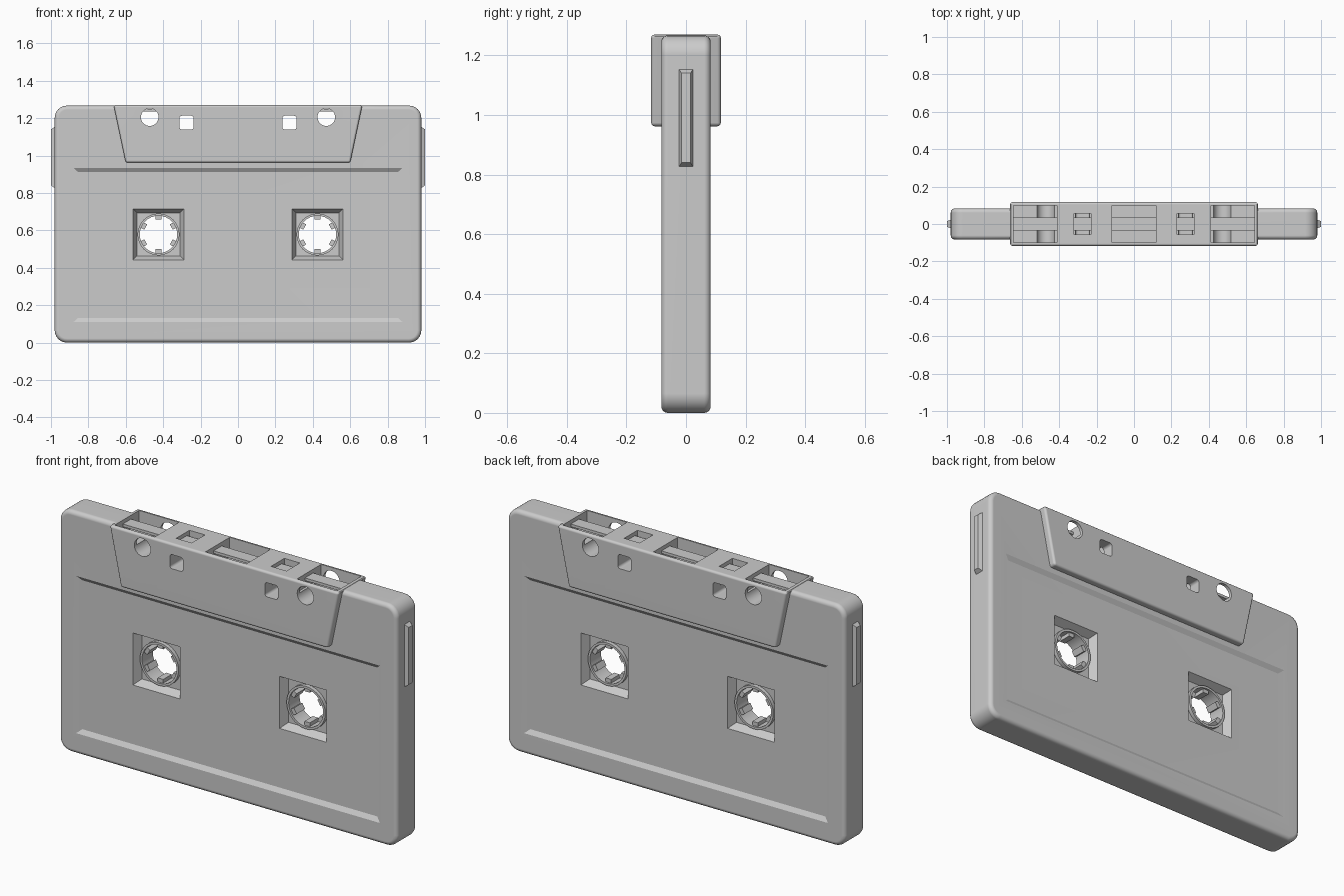
import bpy, bmesh
from math import sin, cos, pi, radians

cube = bpy.data.objects.get("Cube")
if cube:
    bpy.data.objects.remove(cube, do_unlink=True)

grey = bpy.data.materials.new("grey plastic")
grey.use_nodes = True
GREY = (0.6, 0.6, 0.6, 1.0)
grey.diffuse_color = GREY
next(n for n in grey.node_tree.nodes if n.type == 'BSDF_PRINCIPLED').inputs["Base Color"].default_value = GREY


def rect(cx, cz, hw, hh):
    return [(cx - hw, cz - hh), (cx + hw, cz - hh), (cx + hw, cz + hh), (cx - hw, cz + hh)]


def circle(cx, cz, r, n=32):
    return [(cx + r * cos(2 * pi * i / n), cz + r * sin(2 * pi * i / n)) for i in range(n)]


def rounded(cx, cz, hw, hh, r, n=6):
    pts = []
    for k, (sx, sz) in enumerate([(1, 1), (-1, 1), (-1, -1), (1, -1)]):
        for i in range(n + 1):
            a = (k + i / n) * pi / 2
            pts.append((cx + sx * (hw - r) + r * cos(a), cz + sz * (hh - r) + r * sin(a)))
    return pts


def add_loft(bm, p0, d0, p1, d1, place):
    """Closed solid between two matching outlines at two depths."""
    a = [bm.verts.new(place(u, v, d0)) for u, v in p0]
    b = [bm.verts.new(place(u, v, d1)) for u, v in p1]
    bm.faces.new(a)
    bm.faces.new(b)
    for i in range(len(a)):
        j = (i + 1) % len(a)
        bm.faces.new((a[i], a[j], b[j], b[i]))


def along_y(u, v, d):
    return (u, d, v)


def finish(name, bm):
    bmesh.ops.recalc_face_normals(bm, faces=bm.faces)
    mesh = bpy.data.meshes.new(name)
    bm.to_mesh(mesh)
    bm.free()
    mesh.materials.append(grey)
    ob = bpy.data.objects.new(name, mesh)
    bpy.context.collection.objects.link(ob)
    return ob


def solid(name, p0, d0, p1, d1, place=along_y):
    bm = bmesh.new()
    add_loft(bm, p0, d0, p1, d1, place)
    return finish(name, bm)


def apply_modifiers(ob):
    bpy.context.view_layer.update()
    evaluated = ob.evaluated_get(bpy.context.evaluated_depsgraph_get())
    mesh = bpy.data.meshes.new_from_object(evaluated)
    ob.modifiers.clear()
    ob.data = mesh


def bevel(ob, width, segments):
    m = ob.modifiers.new("bevel", 'BEVEL')
    m.width, m.segments = width, segments
    m.limit_method, m.angle_limit = 'ANGLE', radians(40)
    apply_modifiers(ob)


def combine(ob, other, operation):
    m = ob.modifiers.new("combine", 'BOOLEAN')
    m.operation, m.solver, m.object = operation, 'EXACT', other
    apply_modifiers(ob)
    bpy.data.objects.remove(other, do_unlink=True)


def cut(ob, *loft):
    cutter = solid("cutter", *loft)
    cutter.hide_render = True
    combine(ob, cutter, 'DIFFERENCE')


def smooth(ob):
    bpy.ops.object.select_all(action='DESELECT')
    ob.select_set(True)
    bpy.context.view_layer.objects.active = ob
    bpy.ops.object.shade_smooth_by_angle(angle=radians(32))


# Shell: rounded slab joined with the thicker tapered head
T = 0.083
outline = rounded(0, 0.6335, 0.98, 0.6335, 0.065)
shell = solid("cassette_shell", outline, -T, outline, T)
bevel(shell, 0.022, 4)
trapezoid = [(-0.6, 0.962), (0.6, 0.962), (0.665, 1.27), (-0.665, 1.27)]
head = solid("head", trapezoid, -0.117, trapezoid, 0.117)
bevel(head, 0.012, 3)
combine(shell, head, 'UNION')

HUB_X, HUB_Z = 0.425, 0.578
for side in (-1, 1):
    # Sunken label panel on each broad face
    cut(shell, rect(0, 0.522, 0.905, 0.434), side * 0.098,
        rect(0, 0.522, 0.855, 0.39), side * 0.068)
    # Sloped square wells around the hubs
    for sx in (-1, 1):
        cut(shell, rect(sx * HUB_X, HUB_Z, 0.152, 0.152), side * 0.1,
            rect(sx * HUB_X, HUB_Z, 0.115, 0.115), side * 0.025)

for sx in (-1, 1):
    # Hub openings, guide holes and locating holes right through
    for hole in (circle(sx * HUB_X, HUB_Z, 0.106),
                 circle(sx * 0.472, 1.205, 0.047),
                 rounded(sx * 0.275, 1.176, 0.038, 0.037, 0.014, 4)):
        cut(shell, hole, -0.2, hole, 0.2)

# Openings along the top edge: centre x, half width, half depth, floor height
for x, hw, hd, floor in [(0, 0.118, 0.1, 1.17),
                         (-0.275, 0.045, 0.055, 1.175), (0.275, 0.045, 0.055, 1.175),
                         (-0.528, 0.116, 0.1, 1.2), (0.528, 0.116, 0.1, 1.2)]:
    box = rect(x, (floor + 1.4) / 2, hw, (1.4 - floor) / 2)
    cut(shell, box, -hd, box, hd)
smooth(shell)
weighted = shell.modifiers.new("weighted_normals", 'WEIGHTED_NORMAL')
weighted.keep_sharp = True

# Tape strip running behind the top openings
strip = rect(0, 1.243, 0.65, 0.007)
solid("tape_strip", strip, -0.034, strip, 0.034)

for sx, label in ((1, "left"), (-1, "right")):
    # Hub ring with six inward teeth
    bm = bmesh.new()
    n, cx = 32, sx * HUB_X
    rings = [[bm.verts.new((x, y, z)) for x, z in circle(cx, HUB_Z, r, n)]
             for r, y in ((0.112, -0.045), (0.1, -0.045), (0.1, 0.045), (0.112, 0.045))]
    for k in range(4):
        p, q = rings[k], rings[(k + 1) % 4]
        for i in range(n):
            j = (i + 1) % n
            bm.faces.new((p[i], p[j], q[j], q[i]))
    for k in range(6):
        a = pi / 2 + k * pi / 3
        tooth = [(cx + u * cos(a) - v * sin(a), HUB_Z + u * sin(a) + v * cos(a))
                 for u, v in rect(0.092, 0, 0.013, 0.016)]
        add_loft(bm, tooth, -0.035, tooth, 0.035, along_y)
    smooth(finish(label + "_hub", bm))

    # Tapered grip rib on the narrow side
    solid(label + "_side_rib", rect(0, 0.99, 0.027, 0.17), sx * 0.97,
          rect(0, 0.99, 0.015, 0.15), sx * 1.0, lambda u, v, d: (d, u, v))
